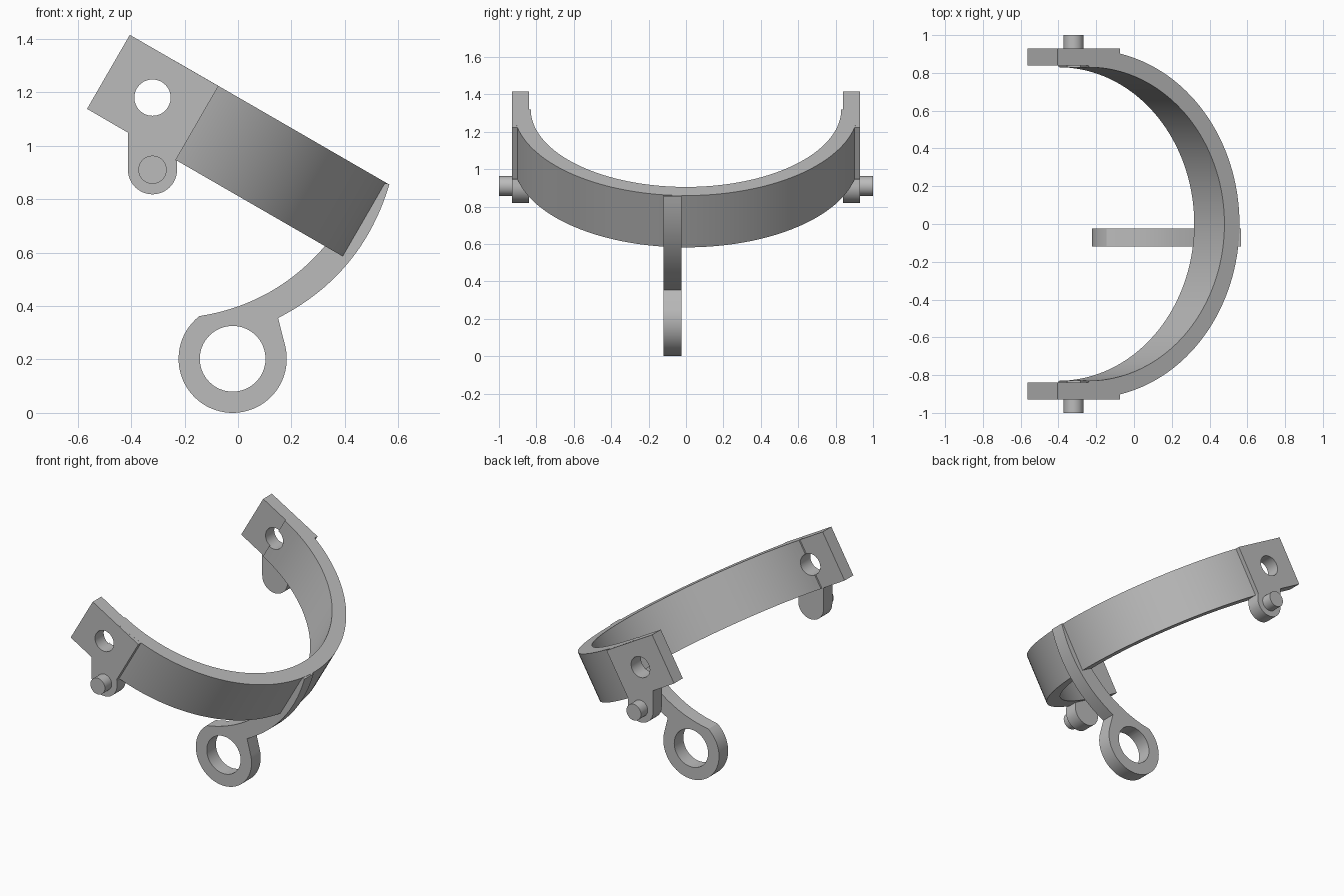
import bpy, bmesh, math
from mathutils import Matrix, Vector

if "Cube" in bpy.data.objects:
    bpy.data.objects.remove(bpy.data.objects["Cube"])

TILT = math.radians(30)
grey = bpy.data.materials.new("plain grey")
grey.diffuse_color = (0.5, 0.5, 0.5, 1)
grey.use_nodes = True
grey.node_tree.nodes["Principled BSDF"].inputs["Base Color"].default_value = grey.diffuse_color


def prism(name, pts, depth):
    """Extrude a closed list of 3D points by a vector."""
    bm = bmesh.new()
    face = bm.faces.new([bm.verts.new(p) for p in pts])
    ext = bmesh.ops.extrude_face_region(bm, geom=[face])
    moved = [g for g in ext["geom"] if isinstance(g, bmesh.types.BMVert)]
    bmesh.ops.translate(bm, vec=Vector(depth), verts=moved)
    bmesh.ops.recalc_face_normals(bm, faces=bm.faces)
    mesh = bpy.data.meshes.new(name)
    bm.to_mesh(mesh)
    bm.free()
    obj = bpy.data.objects.new(name, mesh)
    bpy.context.collection.objects.link(obj)
    mesh.materials.append(grey)
    return obj


def side_prism(name, pts, y0, y1):
    return prism(name, [(x, y0, z) for x, z in pts], (0, y1 - y0, 0))


def arc(cx, cz, r, a0, a1, n):
    angles = [math.radians(a0 + (a1 - a0) * i / n) for i in range(n + 1)]
    return [(cx + r * math.cos(a), cz + r * math.sin(a)) for a in angles]


def circle(cx, cz, r, n=48):
    return arc(cx, cz, r, 0, 360, n)[:-1]


def bow(p, q, sag, n=20):
    """Shallow curve from p to q, bulging to the right of travel by sag."""
    p, q = Vector(p), Vector(q)
    d = (q - p).normalized()
    side = Vector((d.y, -d.x))
    return [tuple(p.lerp(q, i / n) + side * sag * 4 * (i / n) * (1 - i / n))
            for i in range(n + 1)]


def cut(obj, cutter):
    mod = obj.modifiers.new("hole", "BOOLEAN")
    mod.operation, mod.solver, mod.object = "DIFFERENCE", "EXACT", cutter
    bpy.context.view_layer.objects.active = obj
    bpy.ops.object.modifier_apply(modifier=mod.name)


# Tilted half-ring band
outline = arc(0, 0, 0.922, -90, 90, 72) + arc(0, 0, 0.83, 90, -90, 72)
band = prism("band", [(x, y, 0) for x, y in outline], (0, 0, 0.32))
band.data.transform(Matrix.Translation((-0.40, 0, 1.043)) @ Matrix.Rotation(TILT, 4, "Y"))
parts = [band]

# End blocks with rounded tabs, and their pins
block = [(-0.405, 1.415), (-0.565, 1.138), (-0.412, 1.049)]
block += arc(-0.32, 0.91, 0.092, 180, 360, 24)
block += [(-0.228, 0.944), (-0.233, 0.9465), (-0.073, 1.2235)]
pivot_cutter = side_prism("pivot_cutter", circle(-0.32, 1.18, 0.068), -1.2, 1.2)
for label, s in (("front", -1), ("back", 1)):
    end = side_prism(label + "_end_block", block, s * 0.84, s * 0.93)
    cut(end, pivot_cutter)
    pin = side_prism(label + "_pin", circle(-0.32, 0.91, 0.053, 32), s * 0.90, s * 1.0)
    parts += [end, pin]
cut(band, pivot_cutter)

# Curved arm ending in an eye
arm_outline = bow((0.15, 0.355), (0.567, 0.857), 0.07)
arm_outline += [(0.50, 0.865)]
arm_outline += bow((-0.14, 0.363), (0.33, 0.63), 0.05)[::-1]
arm_outline += arc(-0.02, 0.2025, 0.2025, 128, 374, 48)
arm = side_prism("eye_arm", arm_outline, -0.12, -0.025)
eye_cutter = side_prism("eye_cutter", circle(-0.02, 0.2025, 0.123, 64), -0.3, 0.2)
cut(arm, eye_cutter)
parts.append(arm)

for helper in (pivot_cutter, eye_cutter):
    bpy.data.objects.remove(helper)

# Smooth round surfaces, keep edges crisp
bpy.ops.object.select_all(action="DESELECT")
for obj in parts:
    obj.select_set(True)
bpy.context.view_layer.objects.active = band
bpy.ops.object.shade_smooth_by_angle(angle=math.radians(25))
